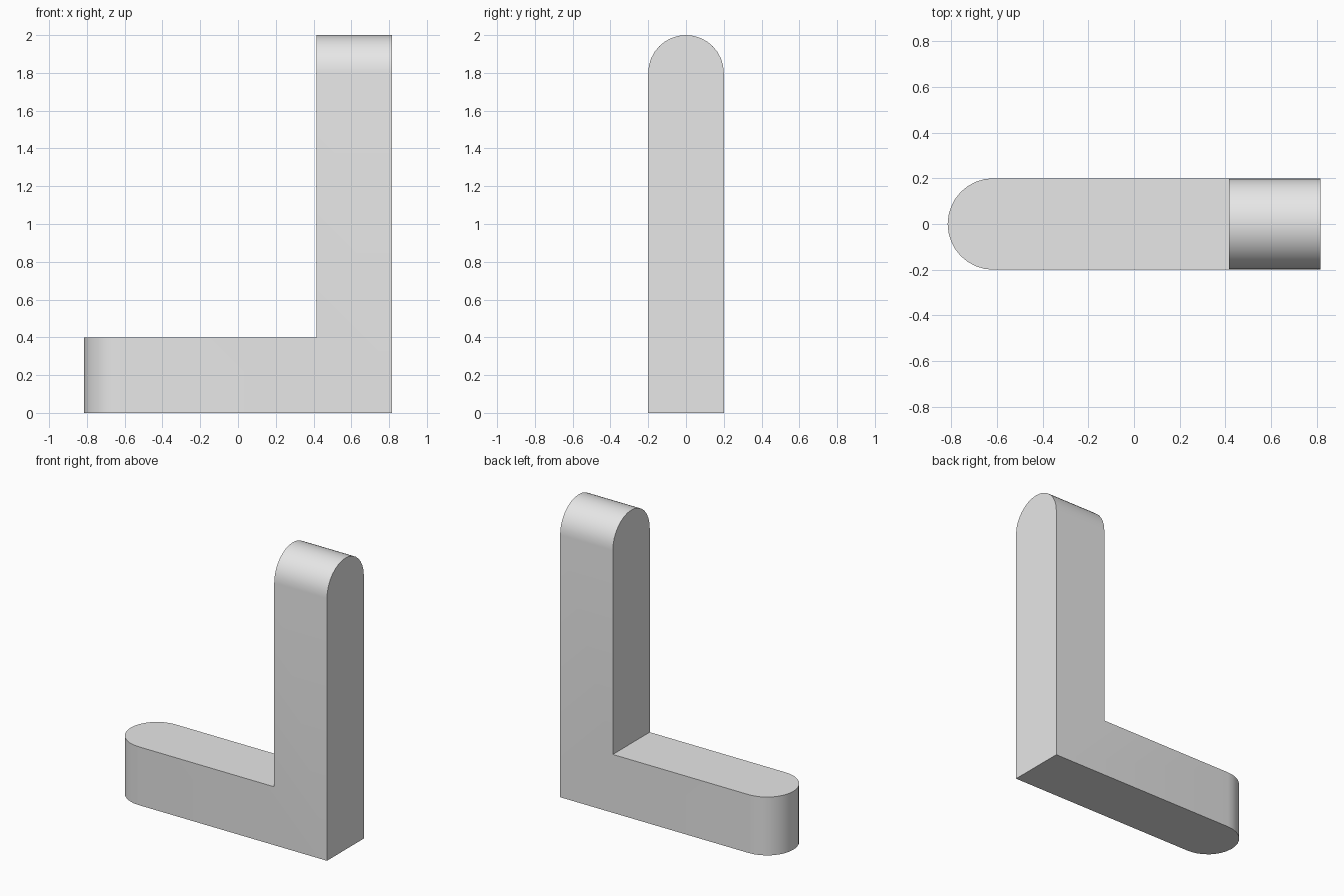
import bpy
import bmesh
import math

cube = bpy.data.objects.get("Cube")
if cube:
    bpy.data.objects.remove(cube, do_unlink=True)

HALF = 0.815    # half of the overall length
R = 0.2         # half thickness and end radius
HEIGHT = 2.0

# Plain grey material
grey = bpy.data.materials.new("light_grey")
grey.use_nodes = True
colour = (0.8, 0.8, 0.8, 1)
grey.diffuse_color = colour
grey.node_tree.nodes["Principled BSDF"].inputs["Base Color"].default_value = colour

# L-shaped profile, extruded through the thickness
inner = HALF - 2 * R
profile = [(-HALF, 0), (HALF, 0), (HALF, HEIGHT),
           (inner, HEIGHT), (inner, 2 * R), (-HALF, 2 * R)]
bm = bmesh.new()
face = bm.faces.new([bm.verts.new((x, -R, z)) for x, z in profile])
extruded = bmesh.ops.extrude_face_region(bm, geom=[face], use_keep_orig=True)
new_verts = [g for g in extruded["geom"] if isinstance(g, bmesh.types.BMVert)]
bmesh.ops.translate(bm, verts=new_verts, vec=(0, 2 * R, 0))


# Round the toe of the foot and the top of the upright
def is_end_edge(edge):
    a, b = (v.co for v in edge.verts)
    if abs(a.y - b.y) > 0.01:
        return False
    toe = max(a.x, b.x) < -HALF + 0.01
    top = min(a.z, b.z) > HEIGHT - 0.01
    return toe or top


bmesh.ops.bevel(bm, geom=[e for e in bm.edges if is_end_edge(e)], offset=R,
                offset_type='OFFSET', segments=8, profile=0.5,
                affect='EDGES', clamp_overlap=False)
bmesh.ops.remove_doubles(bm, verts=bm.verts, dist=0.001)
bmesh.ops.dissolve_degenerate(bm, edges=bm.edges, dist=0.0005)
bmesh.ops.recalc_face_normals(bm, faces=bm.faces)

mesh = bpy.data.meshes.new("corner_bracket")
bm.to_mesh(mesh)
bm.free()
mesh.materials.append(grey)
bracket = bpy.data.objects.new("corner_bracket", mesh)
bpy.context.collection.objects.link(bracket)

# Smooth the rounded ends, keep the corners sharp
bpy.ops.object.select_all(action='DESELECT')
bracket.select_set(True)
bpy.context.view_layer.objects.active = bracket
bpy.ops.object.shade_smooth_by_angle(angle=math.radians(30))
